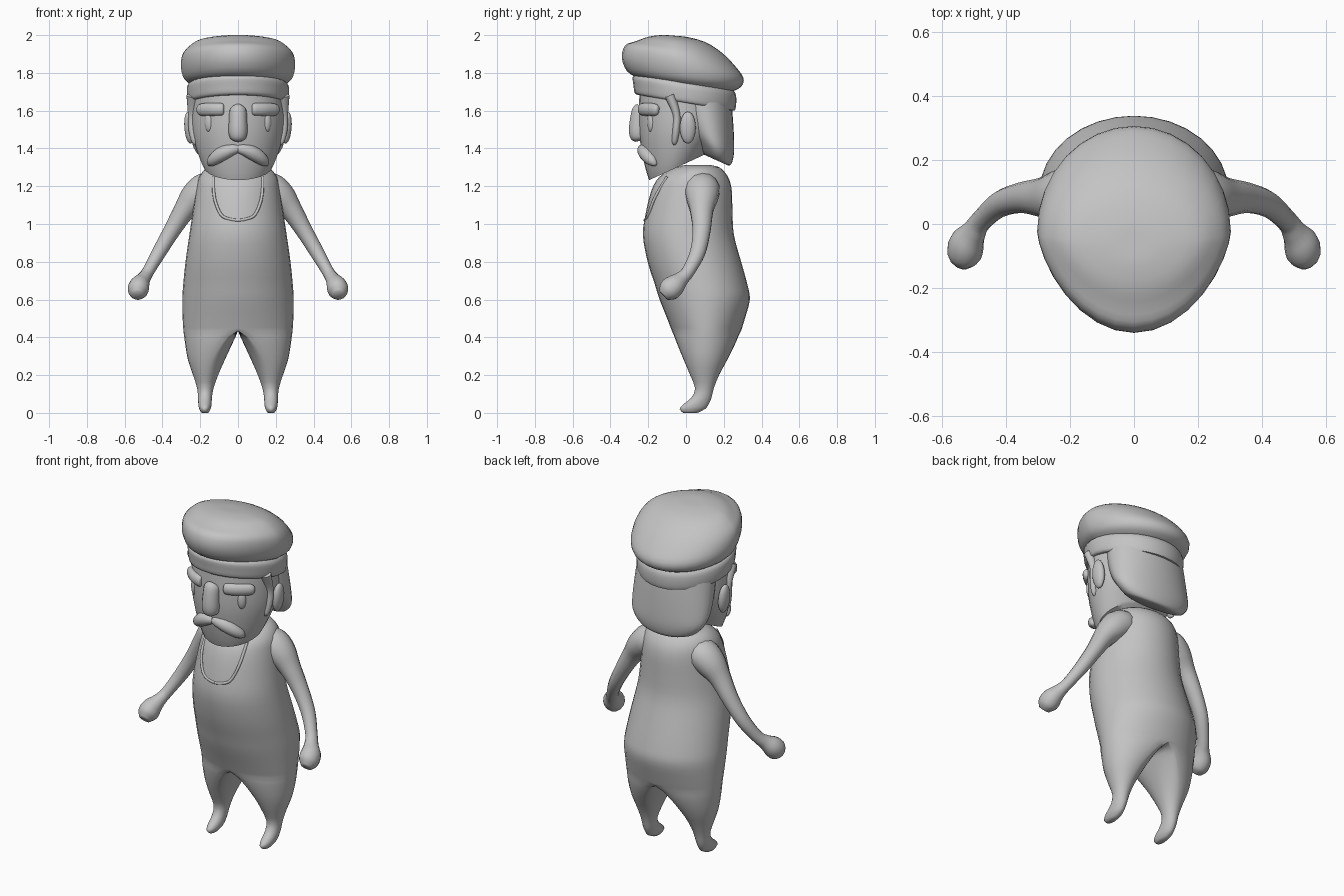
import bpy, bmesh, math
from mathutils import Vector, Euler, Matrix

grey = bpy.data.materials.new("plain grey")
grey.diffuse_color = (0.55, 0.55, 0.55, 1)


def finish(name, bm, mirror=False, angle=60):
    bmesh.ops.recalc_face_normals(bm, faces=bm.faces)
    me = bpy.data.meshes.new(name)
    bm.to_mesh(me)
    bm.free()
    ob = bpy.data.objects.new(name, me)
    bpy.context.collection.objects.link(ob)
    me.materials.append(grey)
    if mirror:
        m = ob.modifiers.new("mirror", 'MIRROR')
        m.use_clip = True
        m.merge_threshold = 0.0005
    bpy.ops.object.select_all(action='DESELECT')
    bpy.context.view_layer.objects.active = ob
    ob.select_set(True)
    bpy.ops.object.shade_smooth_by_angle(angle=math.radians(angle))
    return ob


def smooth_rows(rows, n):
    """Catmull-Rom interpolation between rows of numbers."""
    out = []
    for i in range(len(rows) - 1):
        p = [rows[max(0, min(len(rows) - 1, i + k))] for k in (-1, 0, 1, 2)]
        for s in range(n):
            t = s / n
            out.append([b + 0.5 * t * (c - a + t * (2*a - 5*b + 4*c - d + t * (3*(b - c) + d - a)))
                        for a, b, c, d in zip(*p)])
    return out + [list(rows[-1])]


def skin(bm, rings):
    rings = [[bm.verts.new(p) for p in r] for r in rings]
    for a, b in zip(rings, rings[1:]):
        for i in range(len(a)):
            j = (i + 1) % len(a)
            bm.faces.new((a[i], a[j], b[j], b[i]))
    for r in (rings[0], rings[-1]):
        c = bm.verts.new(sum((v.co for v in r), Vector()) / len(r))
        for i in range(len(r)):
            bm.faces.new((r[i], r[(i + 1) % len(r)], c))


def loft(name, rows, n=3, seg=32, angle=60, point=1.0):
    """Rows: height, tilt along y, half width, front y, back y. Point above 1 narrows the front."""
    rings = []
    for z, tilt, w, yf, yb in smooth_rows(rows, n):
        ym = (yf + yb) / 2
        ring = []
        for k in range(seg):
            a = 2 * math.pi * k / seg
            s = math.sin(a)
            if s < 0:
                s = -abs(s) ** point
            y = ym + (yb - yf) / 2 * s
            ring.append(Vector((w * math.cos(a), y, z + tilt * y)))
        rings.append(ring)
    bm = bmesh.new()
    skin(bm, rings)
    return finish(name, bm, angle=angle)


def tube(name, rows, n=4, seg=14, mirror=True, flat=1.0):
    """Rows: x, y, z, radius."""
    rows = smooth_rows(rows, n)
    pts = [Vector(r[:3]) for r in rows]
    rings = []
    for i, p in enumerate(pts):
        d = (pts[min(i + 1, len(pts) - 1)] - pts[max(i - 1, 0)]).normalized()
        u = d.cross(Vector((0, 1, 0))).normalized()
        v = d.cross(u)
        rings.append([p + rows[i][3] * (u * math.cos(a) + flat * v * math.sin(a))
                      for a in (2 * math.pi * k / seg for k in range(seg))])
    bm = bmesh.new()
    skin(bm, rings)
    return finish(name, bm, mirror)


def ball(name, loc, size, rot=(0, 0, 0), mirror=True):
    bm = bmesh.new()
    mat = Matrix.Translation(loc) @ Euler(rot).to_matrix().to_4x4() @ Matrix.Diagonal((*size, 1))
    bmesh.ops.create_uvsphere(bm, u_segments=20, v_segments=12, radius=1, matrix=mat)
    return finish(name, bm, mirror)


# body and legs: half shapes that split at the crotch
# height, centre x, outer reach, inner reach, front y, back y
torso = [(1.312, 0, .07, 0, 0.0, .13), (1.298, 0, .16, 0, -.065, .18), (1.25, 0, .205, 0, -.14, .222),
         (1.18, 0, .222, 0, -.182, .242), (1.06, 0, .24, 0, -.213, .246), (.94, 0, .258, 0, -.228, .254),
         (.8, 0, .278, 0, -.203, .292), (.68, 0, .29, 0, -.165, .325), (.6, 0, .295, 0, -.14, .338),
         (.5, 0, .293, 0, -.1, .312), (.435, 0, .289, 0, -.075, .292)]
legs = [(.405, .05, .235, .038, -.062, .277), (.36, .09, .189, .057, -.045, .258),
        (.28, .14, .125, .07, -.012, .218), (.2, .165, .073, .06, .022, .175), (.13, .173, .043, .043, .048, .147),
        (.08, .174, .038, .036, .028, .135), (.045, .175, .035, .035, -.015, .12),
        (.02, .175, .03, .03, -.034, .1), (0, .175, .017, .017, -.015, .06)]
rings = []
for z, cx, ro, ri, yf, yb in smooth_rows(torso, 3) + smooth_rows(legs, 2):
    ring = []
    for k in range(32):
        a = 2 * math.pi * k / 32 - math.pi / 2
        c = math.cos(a)
        ring.append(Vector((max(0, cx + (ro if c > 0 else ri) * c), (yf + yb) / 2 + (yb - yf) / 2 * math.sin(a), z)))
    rings.append(ring)
bm = bmesh.new()
skin(bm, rings)
inner = [f for f in bm.faces if all(v.co.x < 1e-5 for v in f.verts)]
bmesh.ops.delete(bm, geom=inner, context='FACES')
finish("body", bm, True, 80)

# arms ending in fists
tube("arm", [(.1, .085, 1.2, .07), (.17, .085, 1.185, .087), (.228, .085, 1.14, .08), (.285, .083, 1.07, .058),
             (.35, .082, .965, .045), (.418, .062, .85, .038), (.475, .012, .75, .032), (.5, -.025, .71, .038),
             (.522, -.062, .675, .054), (.53, -.095, .645, .053), (.532, -.12, .622, .03)], flat=1.08)

# slightly raised neckline on the chest
tube("neckline", [(.13, -.1, 1.25, .008), (.125, -.165, 1.14, .008), (.09, -.199, 1.05, .008),
                  (.04, -.213, 1.025, .008), (0, -.217, 1.02, .008)], seg=8)

# head and hair
loft("head", [(1.72, 0, .24, -.245, .2), (1.6, .05, .247, -.25, .2), (1.5, .12, .245, -.247, .2),
              (1.42, .3, .225, -.228, .17), (1.36, .43, .2, -.208, .13), (1.322, .46, .18, -.195, .1)],
     angle=40, point=1.1)
loft("back_hair", [(1.7, 0, .235, -.07, .232), (1.6, 0, .243, -.05, .245), (1.5, -.15, .247, 0, .254),
                   (1.45, -.3, .235, .05, .254), (1.42, -.43, .19, .08, .24), (1.41, -.45, .14, .1, .22)])
tube("sideburn", [(.238, -.085, 1.68, .035), (.24, -.05, 1.58, .025), (.238, -.052, 1.5, .024),
                  (.226, -.06, 1.44, .02), (.22, -.062, 1.42, .008)], flat=.8)
ball("ear", (.258, .01, 1.51), (.026, .042, .085), (.0, .08, 0))

# cap: band and puffy crown
loft("cap_band", [(1.643, -.16, .235, -.24, .235), (1.645, -.17, .262, -.27, .258), (1.685, -.17, .27, -.278, .266),
                  (1.73, -.17, .268, -.282, .264), (1.75, -.16, .25, -.26, .25)], angle=50, point=1.1)
loft("cap_crown", [(1.738, -.14, .245, -.26, .25), (1.768, -.13, .285, -.312, .295), (1.825, -.16, .302, -.34, .303),
                   (1.888, -.18, .295, -.322, .255), (1.935, -.13, .26, -.262, .185), (1.973, -.09, .2, -.2, .1),
                   (1.99, -.08, .1, -.13, .01), (1.992, -.08, .03, -.08, -.04)], point=1.35)

# face
tube("eyebrow", [(.074, -.238, 1.607, .018), (.085, -.234, 1.607, .032), (.14, -.21, 1.607, .034),
                 (.195, -.164, 1.605, .032), (.212, -.148, 1.604, .018)], flat=.7)
ball("eye", (.155, -.186, 1.54), (.025, .018, .052), (0, 0, .6))
tube("nose", [(0, -.235, 1.612, .03), (0, -.24, 1.602, .045), (0, -.25, 1.55, .048), (0, -.253, 1.49, .05),
              (0, -.25, 1.455, .042), (0, -.247, 1.44, .02)], mirror=False)
tube("moustache", [(0, -.228, 1.398, .022), (.03, -.228, 1.393, .03), (.07, -.216, 1.379, .038),
                   (.11, -.198, 1.355, .036), (.14, -.175, 1.33, .027), (.153, -.162, 1.312, .009)])
